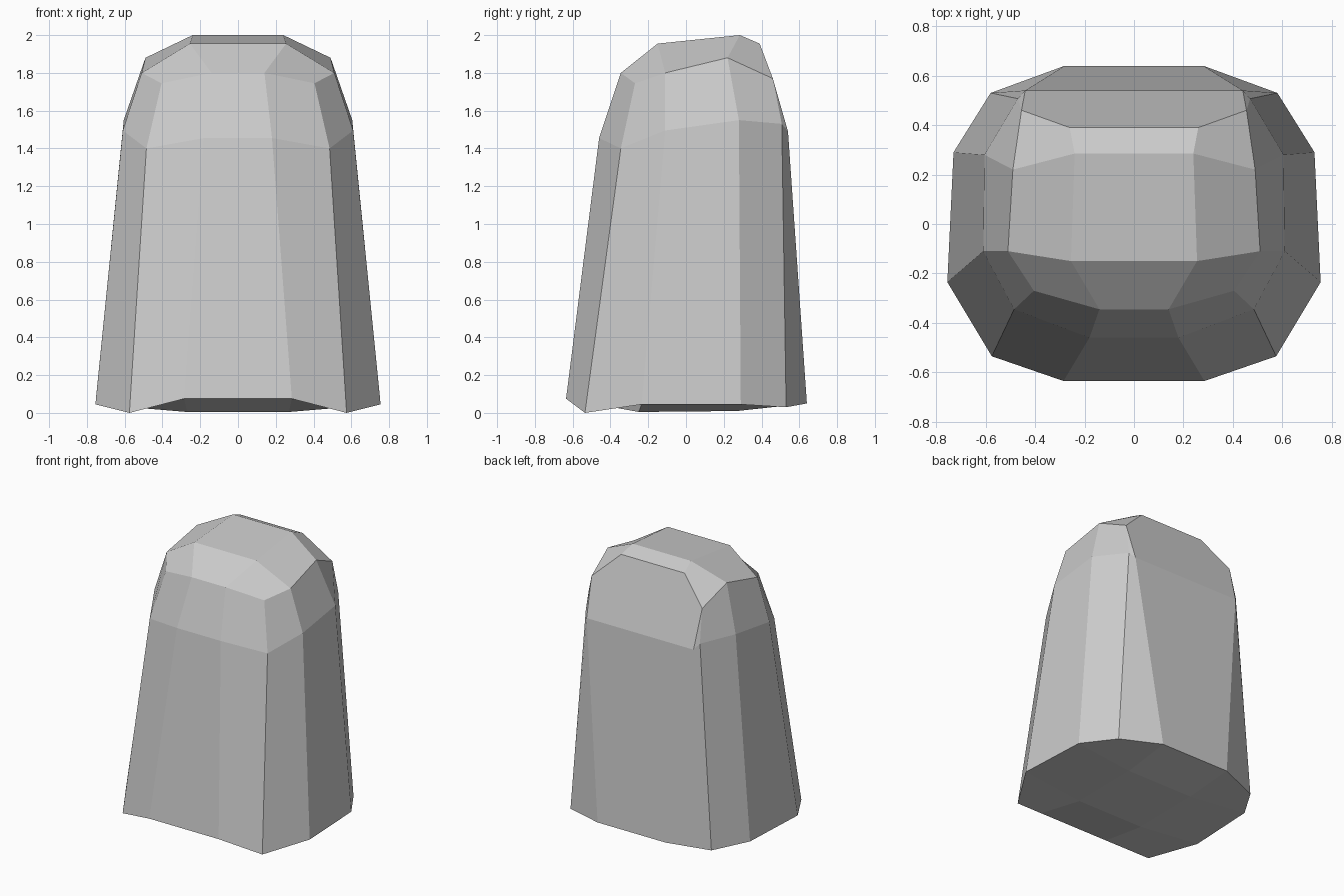
import bpy
import bmesh

if "Cube" in bpy.data.objects:
    bpy.data.objects.remove(bpy.data.objects["Cube"])

# Right-hand half of each cross-section, ordered front -> side -> back
base = [(.285, -.635, .075), (.575, -.535, 0), (.755, -.235, .045),
        (.73, .29, .045), (.58, .53, .03), (.28, .64, .05)]
shoulder = [(.18, -.46, 1.455), (.485, -.345, 1.40), (.61, -.11, 1.495),
            (.605, .28, 1.55), (.47, .507, 1.53), (.44, .54, 1.49)]
crown = [(.14, -.345, 1.80), (.405, -.27, 1.745), (.51, -.11, 1.80),
         (.49, .22, 1.88), (.455, .46, 1.77), (.26, .39, 1.955)]
top = [(.255, -.15, 1.955), (.24, .285, 2.0)]
bottom = [(.27, -.25, .005), (.27, .27, .01)]

bm = bmesh.new()


def pairs(points):
    """Right-side vertices plus their mirror images on the left."""
    return [[bm.verts.new((s * x, y, z)) for x, y, z in points] for s in (1, -1)]


def cap(ring, inner):
    """Close a ring with a central panel, four sides and four corners."""
    for r, i in zip(ring, inner):
        bm.faces.new((r[0], r[1], r[2], i[0]))
        bm.faces.new((r[2], r[3], i[1], i[0]))
        bm.faces.new((r[3], r[4], r[5], i[1]))
    (a, b), (c, d) = ring, inner
    bm.faces.new((b[0], a[0], c[0], d[0]))
    bm.faces.new((d[0], c[0], c[1], d[1]))
    bm.faces.new((d[1], c[1], a[5], b[5]))


low, mid, high = pairs(base), pairs(shoulder), pairs(crown)

# Side walls
for lower, upper in ((low, mid), (mid, high)):
    for l, u in zip(lower, upper):
        for k in range(5):
            if lower is mid and k == 4:
                bm.faces.new((l[4], l[5], u[4]))
            else:
                bm.faces.new((l[k], l[k + 1], u[k + 1], u[k]))
    bm.faces.new((lower[1][0], lower[0][0], upper[0][0], upper[1][0]))

# Wide flat back: tall panel and six-sided panel above it
bm.faces.new((low[0][5], low[1][5], mid[1][5], mid[0][5]))
bm.faces.new((mid[0][5], mid[1][5], high[1][4], high[1][5], high[0][5], high[0][4]))

# Top and underside
cap(high, pairs(top))
cap(low, pairs(bottom))

bmesh.ops.recalc_face_normals(bm, faces=bm.faces[:])
mesh = bpy.data.meshes.new("rounded_block")
bm.to_mesh(mesh)
bm.free()
bpy.context.collection.objects.link(bpy.data.objects.new("rounded_block", mesh))
